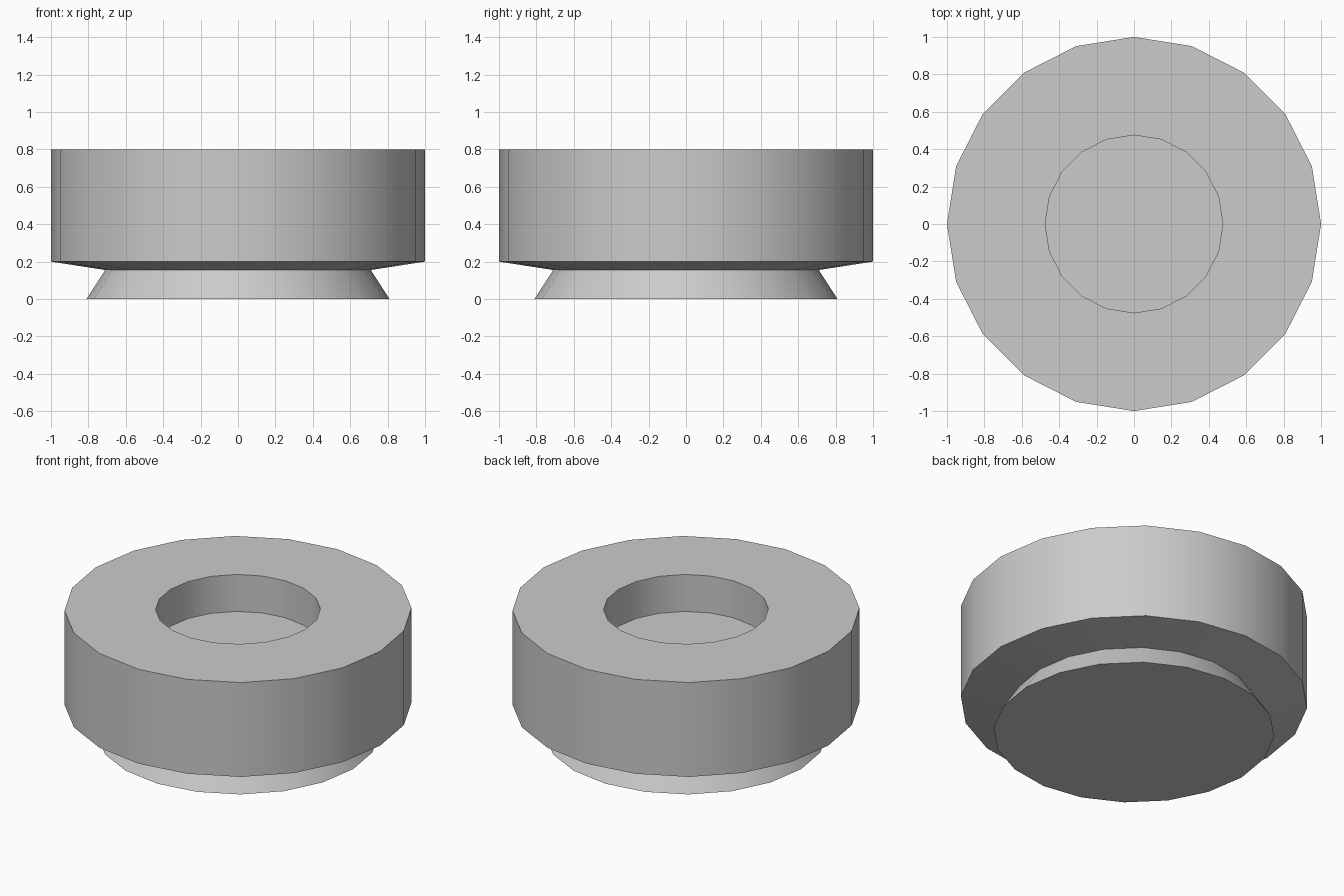
import bpy
import bmesh
import math

SIDES = 20

cube = bpy.data.objects.get("Cube")
if cube:
    bpy.data.objects.remove(cube, do_unlink=True)

# Plain grey for the whole piece
grey = bpy.data.materials.new("plain grey")
grey.use_nodes = True
colour = (0.6, 0.6, 0.6, 1)
grey.diffuse_color = colour
grey.node_tree.nodes["Principled BSDF"].inputs["Base Color"].default_value = colour


def lathe(name, profile):
    """Stack polygon rings along (radius, height) pairs and cap both ends."""
    bm = bmesh.new()
    rings = []
    for radius, height in profile:
        ring = []
        for i in range(SIDES):
            a = math.tau * i / SIDES
            ring.append(bm.verts.new((radius * math.cos(a), radius * math.sin(a), height)))
        rings.append(ring)
    for low, high in zip(rings, rings[1:]):
        for i in range(SIDES):
            j = (i + 1) % SIDES
            bm.faces.new((low[i], low[j], high[j], high[i]))
    bm.faces.new(rings[0][::-1])
    bm.faces.new(rings[-1])
    mesh = bpy.data.meshes.new(name)
    bm.to_mesh(mesh)
    bm.free()
    mesh.materials.append(grey)
    obj = bpy.data.objects.new(name, mesh)
    bpy.context.collection.objects.link(obj)
    bpy.ops.object.select_all(action="DESELECT")
    obj.select_set(True)
    bpy.context.view_layer.objects.active = obj
    bpy.ops.object.shade_smooth_by_angle(angle=math.radians(30))
    return obj


# Flared foot, narrow waist, thick ring wall, and a round recess in the top
lathe("recessed_round_body", [
    (0.81, 0),
    (0.71, 0.155),
    (1, 0.2),
    (1, 0.8),
    (0.475, 0.8),
    (0.475, 0.565),
])
